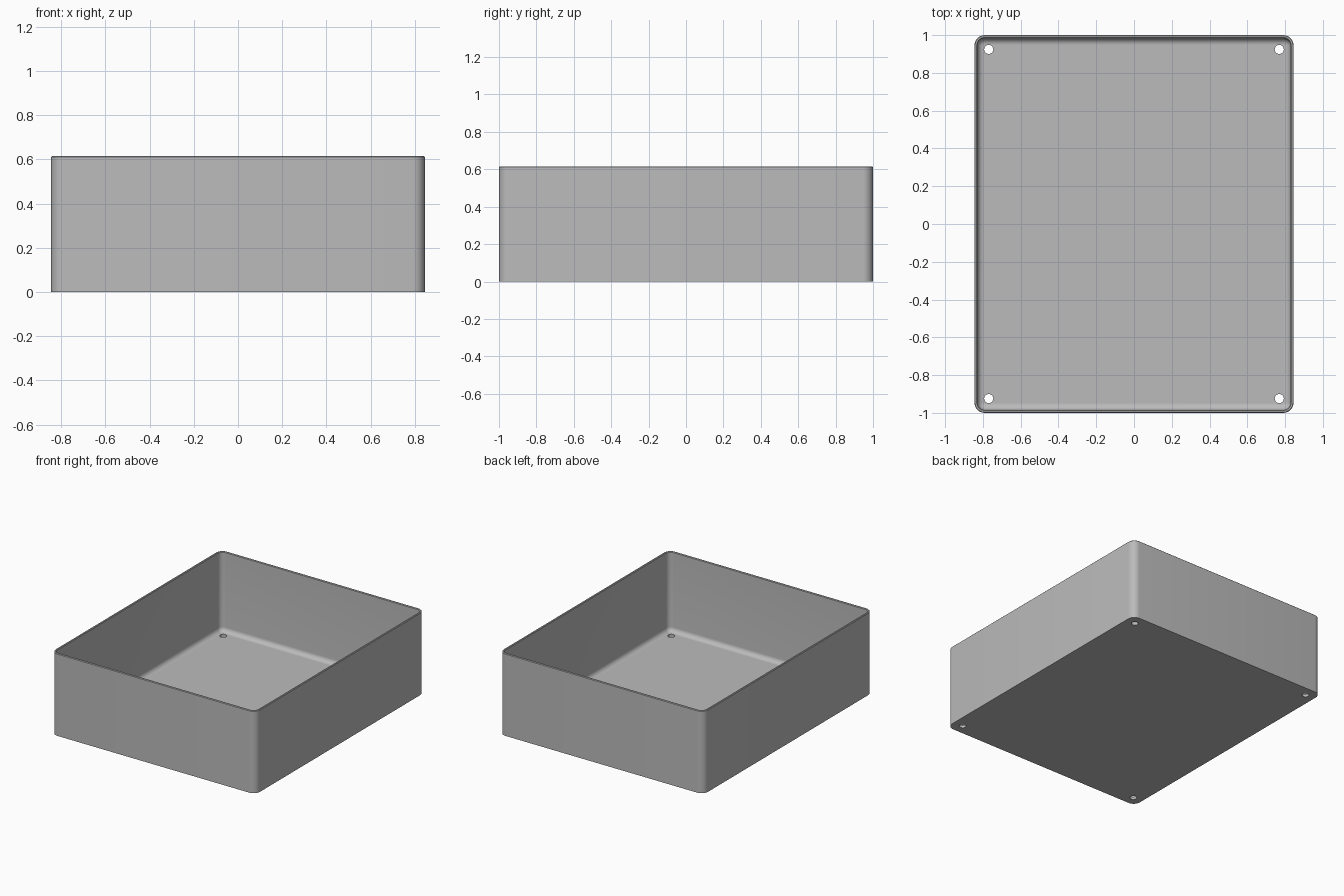
import bpy, bmesh
from math import cos, sin, pi, radians

cube = bpy.data.objects.get("Cube")
if cube:
    bpy.data.objects.remove(cube, do_unlink=True)

HALF_X, HALF_Y, HEIGHT = 0.845, 1.0, 0.615
CORNER, WALL, FLOOR, FILLET, LIP = 0.055, 0.016, 0.02, 0.035, 0.004
STEPS = 8

grey = bpy.data.materials.new("plain grey")
grey.use_nodes = True
grey.diffuse_color = (0.5, 0.5, 0.5, 1)
grey.node_tree.nodes["Principled BSDF"].inputs["Base Color"].default_value = (0.5, 0.5, 0.5, 1)


def ring(bm, inset, z):
    """Rounded rectangle of vertices, shrunk by inset."""
    r = CORNER - inset
    cx, cy = HALF_X - CORNER, HALF_Y - CORNER
    verts = []
    for q, (sx, sy) in enumerate([(1, 1), (-1, 1), (-1, -1), (1, -1)]):
        for i in range(STEPS + 1):
            a = (q + i / STEPS) * pi / 2
            verts.append(bm.verts.new((sx * cx + r * cos(a), sy * cy + r * sin(a), z)))
    return verts


# Wall section: outside, softened rim, inside, fillet down to the floor
section = [(0, 0), (0, HEIGHT - LIP), (LIP, HEIGHT),
           (WALL - LIP, HEIGHT), (WALL, HEIGHT - LIP)]
for i in range(STEPS + 1):
    a = i / STEPS * pi / 2
    section.append((WALL + FILLET * (1 - cos(a)), FLOOR + FILLET * (1 - sin(a))))

bm = bmesh.new()
rings = [ring(bm, *p) for p in section]
for low, high in zip(rings, rings[1:]):
    for i in range(len(low)):
        j = (i + 1) % len(low)
        bm.faces.new((low[i], low[j], high[j], high[i]))
bm.faces.new(rings[0][::-1])
bm.faces.new(rings[-1])
bmesh.ops.recalc_face_normals(bm, faces=bm.faces)
mesh = bpy.data.meshes.new("open_tray")
bm.to_mesh(mesh)
bm.free()
tray = bpy.data.objects.new("open_tray", mesh)
bpy.context.collection.objects.link(tray)
mesh.materials.append(grey)

# Screw holes through the floor corners
for sx in (-1, 1):
    for sy in (-1, 1):
        bpy.ops.mesh.primitive_cylinder_add(vertices=32, radius=0.024, depth=0.2,
                                            location=(sx * 0.769, sy * 0.924, 0))
        cutter = bpy.context.object
        cutter.name = "hole_cutter"
        cutter.data.materials.append(grey)
        cutter.hide_render = True
        hole = tray.modifiers.new("screw_hole", "BOOLEAN")
        hole.operation = "DIFFERENCE"
        hole.solver = "EXACT"
        hole.object = cutter
        bpy.ops.object.select_all(action="DESELECT")
        tray.select_set(True)
        bpy.context.view_layer.objects.active = tray
        bpy.ops.object.modifier_apply(modifier=hole.name)
        bpy.data.objects.remove(cutter, do_unlink=True)

bpy.ops.object.shade_smooth_by_angle(angle=radians(30))
